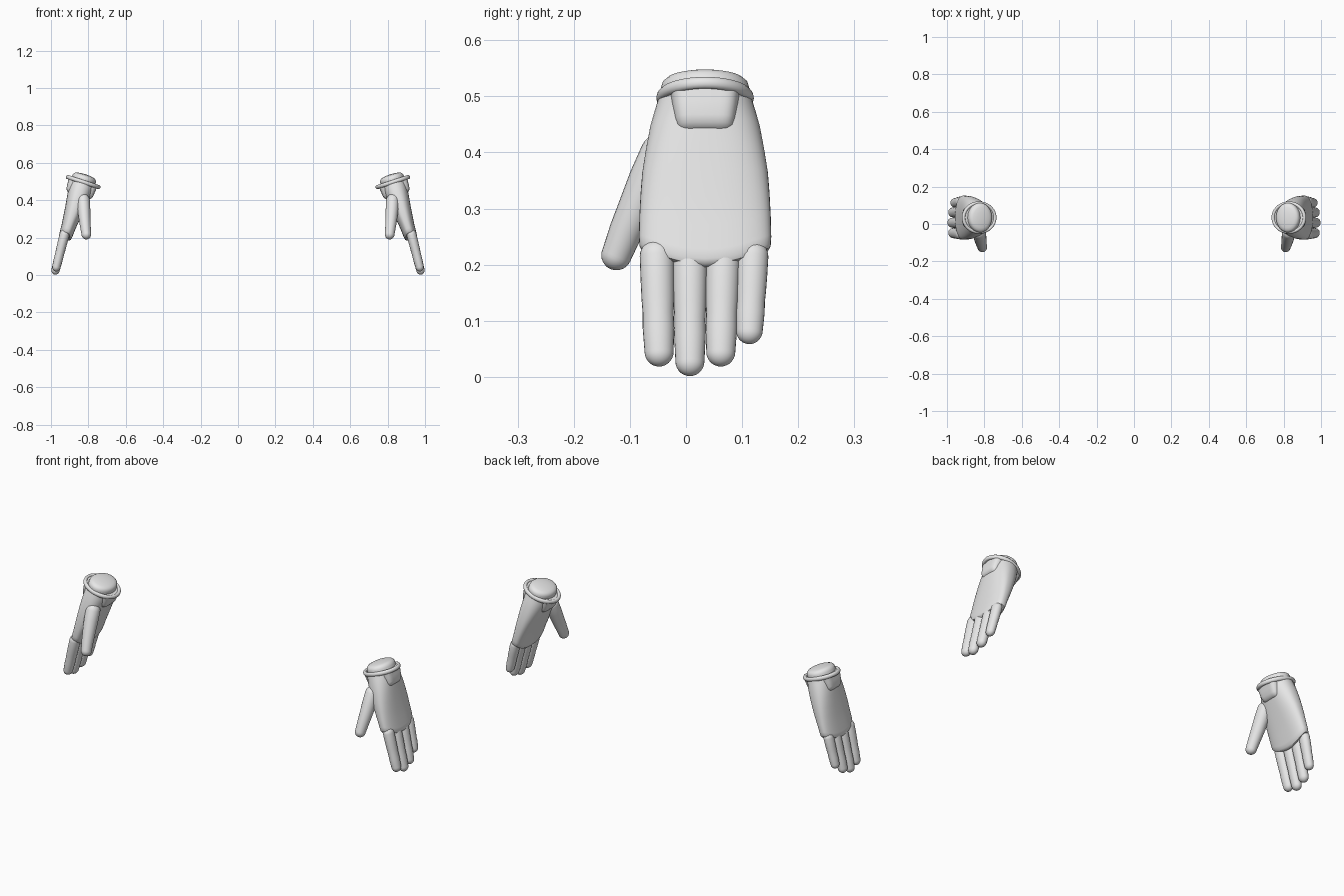
import bpy, bmesh, math
from mathutils import Vector

if "Cube" in bpy.data.objects:
    bpy.data.objects.remove(bpy.data.objects["Cube"])

grey = bpy.data.materials.new("light grey")
grey.diffuse_color = (0.8, 0.8, 0.8, 1)
grey.use_nodes = True
grey.node_tree.nodes["Principled BSDF"].inputs["Base Color"].default_value = grey.diffuse_color

# Hand frame: origin at the wrist, DOWN towards the fingertips, OUT towards the back of the hand
WRIST = Vector((0.828, 0.034, 0.497))
DOWN = Vector((0.31, 0, -0.951))
OUT = Vector((0.951, 0, 0.31))
SIDE = Vector((0, 1, 0))


def skin(name, rings, closed=False, angle=40):
    """Join rings of points into one smooth surface, mirrored to the other hand."""
    bm = bmesh.new()
    loops = [[bm.verts.new(p) for p in r] for r in rings]
    n = len(loops[0])
    pairs = list(zip(loops, loops[1:])) + ([(loops[-1], loops[0])] if closed else [])
    for a, b in pairs:
        for i in range(n):
            j = (i + 1) % n
            bm.faces.new((a[i], a[j], b[j], b[i]))
    if not closed:
        bm.faces.new(loops[0])
        bm.faces.new(loops[-1])
    bmesh.ops.recalc_face_normals(bm, faces=bm.faces)
    mesh = bpy.data.meshes.new(name)
    bm.to_mesh(mesh)
    bm.free()
    mesh.materials.append(grey)
    ob = bpy.data.objects.new(name, mesh)
    bpy.context.collection.objects.link(ob)
    mirror = ob.modifiers.new("other hand", 'MIRROR')
    mirror.use_clip = False
    mirror.use_mirror_merge = False
    bpy.context.view_layer.objects.active = ob
    ob.select_set(True)
    bpy.ops.object.shade_smooth_by_angle(angle=math.radians(angle))
    ob.select_set(False)
    return ob


def section(s, w, t, power=2.0, sag=0.0, n=48):
    """Superellipse across the hand at distance s; sag lifts its two sides."""
    pts = []
    for i in range(n):
        a = 2 * math.pi * i / n
        c, d = math.cos(a), math.sin(a)
        v = math.copysign(abs(c) ** (2 / power), c)
        h = math.copysign(abs(d) ** (2 / power), d)
        pts.append(WRIST + DOWN * (s - sag * v * v) + SIDE * (w * v) + OUT * (t * h))
    return pts


def digit(name, path, flat=1.0, n=24):
    """Round-tipped finger along (point, radius) pairs; flat squashes it along x."""
    pts = [Vector(p) for p, r in path]
    axis = (pts[-1] - pts[0]).normalized()
    u = axis.cross(Vector((1, 0, 0))).normalized()
    v = axis.cross(u)
    stations = []
    p0, r0 = pts[0], path[0][1]
    for k in range(1, 6):
        a = math.pi / 2 * k / 6
        stations.append((p0 - axis * r0 * math.cos(a), r0 * math.sin(a)))
    stations += [(p, r) for p, (_, r) in zip(pts, path)]
    p1, r1 = pts[-1], path[-1][1]
    for k in range(1, 8):
        a = math.pi / 2 * k / 7.3
        stations.append((p1 + axis * r1 * math.sin(a), r1 * math.cos(a)))
    rings = [[p + u * (r * math.cos(2 * math.pi * i / n))
              + v * (r * flat * math.sin(2 * math.pi * i / n)) for i in range(n)]
             for p, r in stations]
    return skin(name, rings)


# Palm: tapers in thickness and widens towards the knuckles
skin("palm", [section(*r) for r in (
    (-0.005, 0.081, 0.072, 2.0), (0.025, 0.090, 0.068, 2.1), (0.055, 0.098, 0.064, 2.3),
    (0.10, 0.106, 0.058, 2.5), (0.15, 0.112, 0.051, 2.6, 0.01), (0.20, 0.115, 0.045, 2.7, 0.02),
    (0.25, 0.117, 0.039, 2.7, 0.03), (0.295, 0.118, 0.036, 2.7, 0.035),
    (0.312, 0.117, 0.034, 2.7, 0.036), (0.320, 0.113, 0.029, 2.7, 0.036),
    (0.323, 0.104, 0.020, 2.7, 0.036))])

# Wrist plates bulging from the front and back of the wrist
skin("wrist_plates", [section(*r) for r in (
    (-0.005, 0.064, 0.080, 5), (0.03, 0.060, 0.077, 5), (0.055, 0.056, 0.075, 5),
    (0.068, 0.053, 0.070, 5), (0.077, 0.048, 0.060, 5), (0.080, 0.042, 0.045, 5))])

# Rounded wrist cap above the cuff
skin("wrist_cap", [section(*r) for r in (
    (0.01, 0.078, 0.066), (-0.018, 0.079, 0.066), (-0.028, 0.076, 0.063),
    (-0.035, 0.068, 0.056), (-0.039, 0.055, 0.045), (-0.042, 0.03, 0.025),
    (-0.043, 0.008, 0.007))])

# Cuff ring
tube = [2 * math.pi * k / 12 for k in range(12)]
skin("cuff_ring", [section(0.011 * math.sin(a), 0.078 + 0.009 * math.cos(a),
                           0.088 + 0.009 * math.cos(a)) for a in tube], closed=True)

# Four fingers: root y, tip y, tip z, radius
for name, y0, y1, tip, r in (
        ("index_finger", -0.052, -0.048, 0.018, 0.029),
        ("middle_finger", 0.007, 0.007, 0.001, 0.029),
        ("ring_finger", 0.066, 0.062, 0.018, 0.029),
        ("little_finger", 0.119, 0.113, 0.058, 0.0265)):
    top, end = 0.215, tip + r * 0.9
    path = []
    for f, k in ((0, 1.05), (0.25, 1.03), (0.45, 1.0), (0.6, 0.95), (0.75, 0.97), (1, 0.89)):
        z = top + (end - top) * f
        path.append(((0.928 + (0.215 - z) * 0.25, y0 + (y1 - y0) * f, z), r * k))
    digit(name, path, 0.86)

# Thumb, splayed to the front
digit("thumb", [((0.827, -0.045, 0.397), 0.037), ((0.824, -0.066, 0.352), 0.036),
                ((0.820, -0.088, 0.302), 0.033), ((0.816, -0.107, 0.260), 0.030),
                ((0.811, -0.124, 0.217), 0.027)], 0.95)
